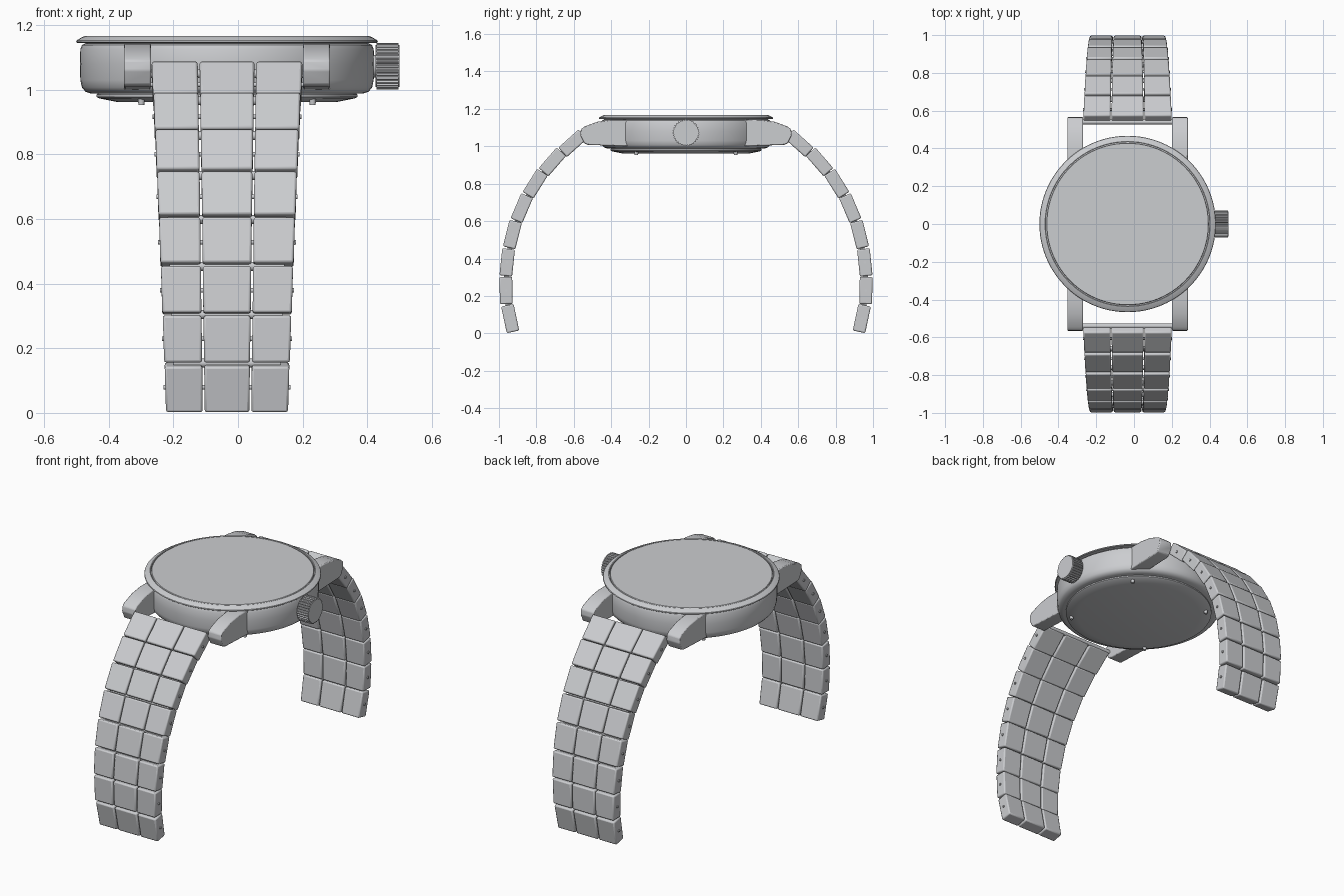
import bpy, bmesh, math
from mathutils import Vector, Matrix

cube = bpy.data.objects.get("Cube")
if cube:
    bpy.data.objects.remove(cube, do_unlink=True)

CX = -0.034  # case axis; the crown shifts it off centre

steel = bpy.data.materials.new("brushed steel grey")
steel.use_nodes = True
COLOUR = (0.6, 0.61, 0.63, 1)
steel.diffuse_color = COLOUR
steel.node_tree.nodes["Principled BSDF"].inputs["Base Color"].default_value = COLOUR


def finish(name, bm, bevel=0, smooth=True):
    bmesh.ops.recalc_face_normals(bm, faces=bm.faces)
    mesh = bpy.data.meshes.new(name)
    bm.to_mesh(mesh)
    bm.free()
    mesh.materials.append(steel)
    obj = bpy.data.objects.new(name, mesh)
    bpy.context.collection.objects.link(obj)
    if bevel:
        mod = obj.modifiers.new("soft edges", 'BEVEL')
        mod.width, mod.segments = bevel, 2
    if smooth:
        bpy.ops.object.select_all(action='DESELECT')
        obj.select_set(True)
        bpy.context.view_layer.objects.active = obj
        bpy.ops.object.shade_smooth_by_angle(angle=math.radians(35))
    return obj


def lathe(name, profile, steps=96):
    """Spin an (r, z) profile around the case axis."""
    bm = bmesh.new()
    verts = [bm.verts.new((CX + r, 0, z)) for r, z in profile]
    edges = [bm.edges.new(pair) for pair in zip(verts, verts[1:])]
    bmesh.ops.spin(bm, geom=verts + edges, cent=(CX, 0, 0), axis=(0, 0, 1),
                   angle=math.tau, steps=steps, use_duplicate=False)
    bmesh.ops.remove_doubles(bm, verts=bm.verts, dist=0.0002)
    return finish(name, bm)


def prism(bm, ring, offset):
    """Extrude a closed ring of points by an offset."""
    face = bm.faces.new([bm.verts.new(p) for p in ring])
    new = bmesh.ops.extrude_face_region(bm, geom=[face])["geom"]
    bmesh.ops.translate(bm, vec=offset, verts=[v for v in new if isinstance(v, bmesh.types.BMVert)])


def x_rod(bm, x0, x1, y, z, radius, segments=12):
    matrix = Matrix.Translation(((x0 + x1) / 2, y, z)) @ Matrix.Rotation(math.pi / 2, 4, 'Y')
    bmesh.ops.create_cone(bm, cap_ends=True, segments=segments, radius1=radius,
                          radius2=radius, depth=abs(x1 - x0), matrix=matrix)


# Case, bezel, glass and back cover
lathe("case", [(0, 1.143), (0.44, 1.143), (0.449, 1.138), (0.454, 1.125), (0.455, 1.08),
               (0.454, 1.03), (0.449, 1.007), (0.438, 0.994), (0.42, 0.988), (0, 0.988)])
lathe("bezel", [(0.433, 1.14), (0.433, 1.166), (0.437, 1.167), (0.45, 1.162), (0.465, 1.153),
                (0.467, 1.148), (0.463, 1.145), (0.44, 1.145), (0.433, 1.14)])
lathe("glass", [(0, 1.167), (0.427, 1.167), (0.43, 1.164), (0.43, 1.14), (0, 1.14)])
lathe("back_cover", [(0, 0.992), (0.395, 0.992), (0.404, 0.985), (0.404, 0.978),
                     (0.395, 0.973), (0.34, 0.962), (0, 0.962)])

# Screws in the back cover
bm = bmesh.new()
for sx in (-1, 1):
    for sy in (-1, 1):
        bmesh.ops.create_cone(bm, cap_ends=True, segments=16, radius1=0.009, radius2=0.012,
                              depth=0.03, matrix=Matrix.Translation((CX + sx * 0.265, sy * 0.265, 0.968)))
finish("back_screws", bm)

# Lugs
LUG = [(0.31, 1.0), (0.31, 1.142), (0.40, 1.142), (0.475, 1.131), (0.545, 1.105),
       (0.562, 1.09), (0.566, 1.06), (0.545, 1.016), (0.525, 1.008)]
for sx, side in ((1, "left"), (-1, "right")):
    for sy, end in ((-1, "front"), (1, "back")):
        bm = bmesh.new()
        prism(bm, [(CX + sx * 0.235, sy * y, z) for y, z in LUG], (sx * 0.084, 0, 0))
        finish(f"{end}_{side}_lug", bm, 0.005)

# Ribbed crown on its stem
RIBS = 32
bm = bmesh.new()
ring = []
for i in range(RIBS * 4):
    r = 0.072 if i % 4 < 2 else 0.066
    a = math.tau * i / (RIBS * 4)
    ring.append((0.429, r * math.cos(a), 1.073 + r * math.sin(a)))
prism(bm, ring, (0.068, 0, 0))
x_rod(bm, 0.425, 0.4995, 0, 1.073, 0.065, 48)
finish("crown", bm, smooth=False)
bm = bmesh.new()
x_rod(bm, 0.38, 0.435, 0, 1.073, 0.035, 32)
finish("crown_stem", bm)

# Bracelet: link centre (y, z) and lean in degrees, from the free end up to the case
ROWS = [(0.94, 0.079, 12), (0.962, 0.229, 1), (0.956, 0.379, -6), (0.928, 0.528, -14),
        (0.878, 0.669, -23), (0.806, 0.800, -32), (0.714, 0.916, -41), (0.606, 1.016, -48)]
HALF_LENGTH, HALF_DEPTH, GAP = 0.0725, 0.034, 0.003


def edge_x(column_edge, t):
    """Sideways position of the column edges, widening from free end to case."""
    inner, outer = 0.072 + 0.016 * t, 0.188 + 0.046 * t
    return (-outer, -inner, inner, outer)[column_edge]


for sy, end in ((-1, "front"), (1, "back")):
    links, pins = bmesh.new(), bmesh.new()
    for row, (y, z, lean) in enumerate(ROWS):
        a = math.radians(lean)
        along = Vector((0, math.sin(a), math.cos(a)))
        out = Vector((0, math.cos(a), -math.sin(a)))
        for col in range(3):
            grid = bmesh.ops.create_cube(links, size=2)["verts"]
            for v in grid:
                t = (row + 0.5 + 0.35 * v.co.z) / len(ROWS)
                left = edge_x(col, t) + (GAP if col else 0)
                right = edge_x(col + 1, t) - (GAP if col < 2 else 0)
                p = Vector((CX, y, z)) + along * HALF_LENGTH * v.co.z + out * HALF_DEPTH * v.co.y
                p.x += right if v.co.x > 0 else left
                p.y *= sy
                v.co = p
        # Pin through the row, its ends standing just proud
        reach = edge_x(3, (row + 0.5) / len(ROWS)) + 0.005
        x_rod(pins, CX - reach, CX + reach, sy * y, z, 0.007)
        # Hinge rod to the next row
        if row + 1 < len(ROWS):
            ny, nz, _ = ROWS[row + 1]
            x_rod(pins, CX - reach + 0.03, CX + reach - 0.03, sy * (y + ny) / 2, (z + nz) / 2, 0.014)
    # Spring bar between the lugs
    x_rod(pins, CX - 0.24, CX + 0.24, sy * 0.54, 1.05, 0.013, 16)
    finish(f"{end}_bracelet_links", links, 0.007)
    finish(f"{end}_bracelet_pins", pins)
